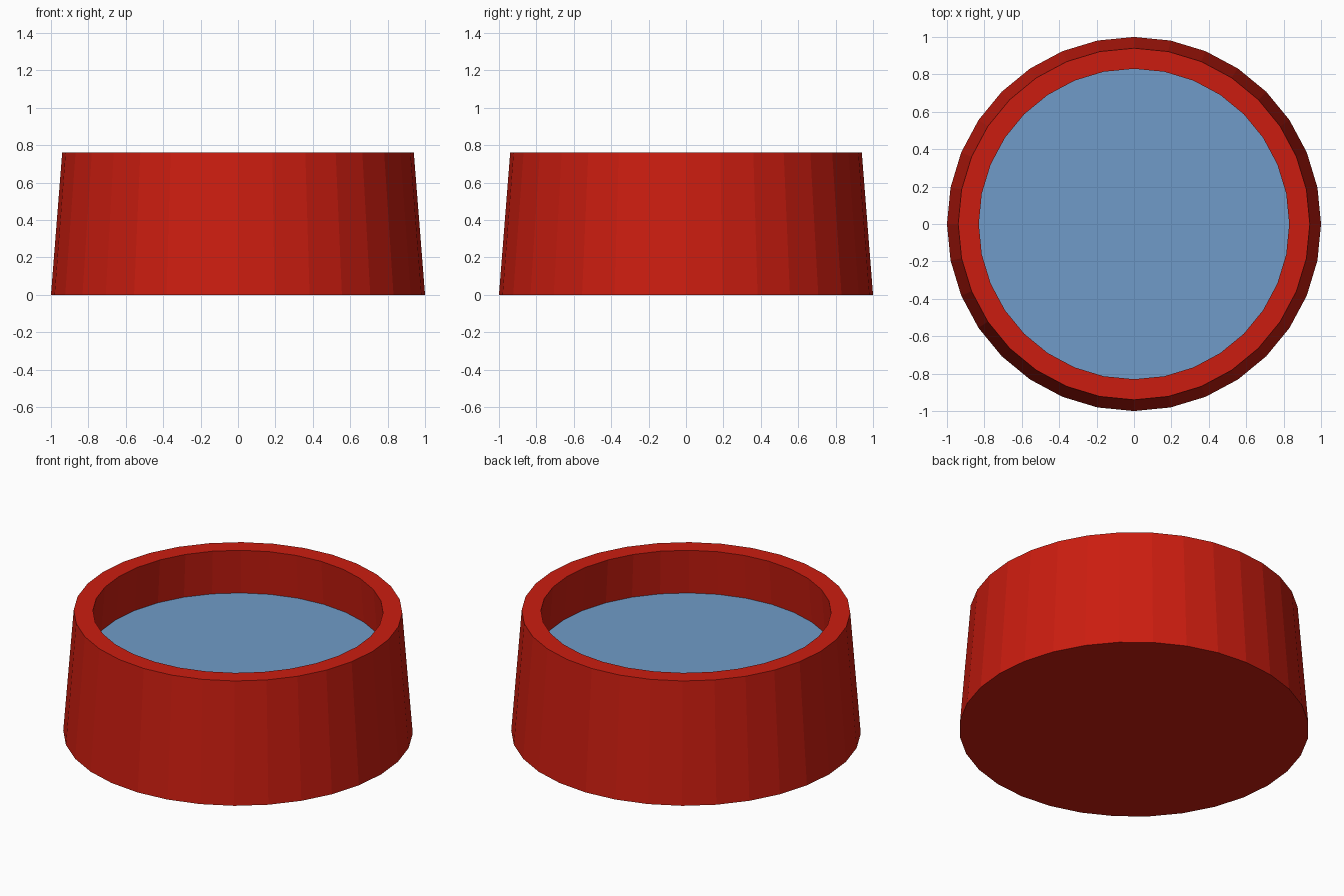
import bpy
import bmesh
from math import cos, sin, tau

if "Cube" in bpy.data.objects:
    bpy.data.objects.remove(bpy.data.objects["Cube"])

SIDES = 32


def paint(obj, name, colour):
    mat = bpy.data.materials.new(name)
    mat.diffuse_color = colour
    mat.use_nodes = True
    mat.node_tree.nodes["Principled BSDF"].inputs["Base Color"].default_value = mat.diffuse_color
    obj.data.materials.append(mat)


def lathe(name, profile, cap_start=False, cap_end=False):
    """Spin a list of (radius, z) points into a flat-shaded faceted solid."""
    bm = bmesh.new()
    rings = [[bm.verts.new((r * cos(tau * i / SIDES), r * sin(tau * i / SIDES), z))
              for i in range(SIDES)] for r, z in profile]
    for low, high in zip(rings, rings[1:]):
        for i in range(SIDES):
            j = (i + 1) % SIDES
            bm.faces.new((low[i], low[j], high[j], high[i]))
    if cap_start:
        bm.faces.new(rings[0][::-1])
    if cap_end:
        bm.faces.new(rings[-1])
    mesh = bpy.data.meshes.new(name)
    bm.to_mesh(mesh)
    bm.free()
    obj = bpy.data.objects.new(name, mesh)
    bpy.context.collection.objects.link(obj)
    return obj


# Tapered bowl: closed base, outer wall, flat rim, inner wall parallel to the outer
bowl = lathe("bowl", [(1.0, 0.0), (0.94, 0.76), (0.83, 0.76), (0.853, 0.48)],
             cap_start=True)
paint(bowl, "red", (0.6, 0.012, 0.005, 1))

# Water surface, meeting the inner wall below the rim
water = lathe("water", [(0.853, 0.48)], cap_end=True)
paint(water, "water_blue", (0.16, 0.33, 0.58, 1))
